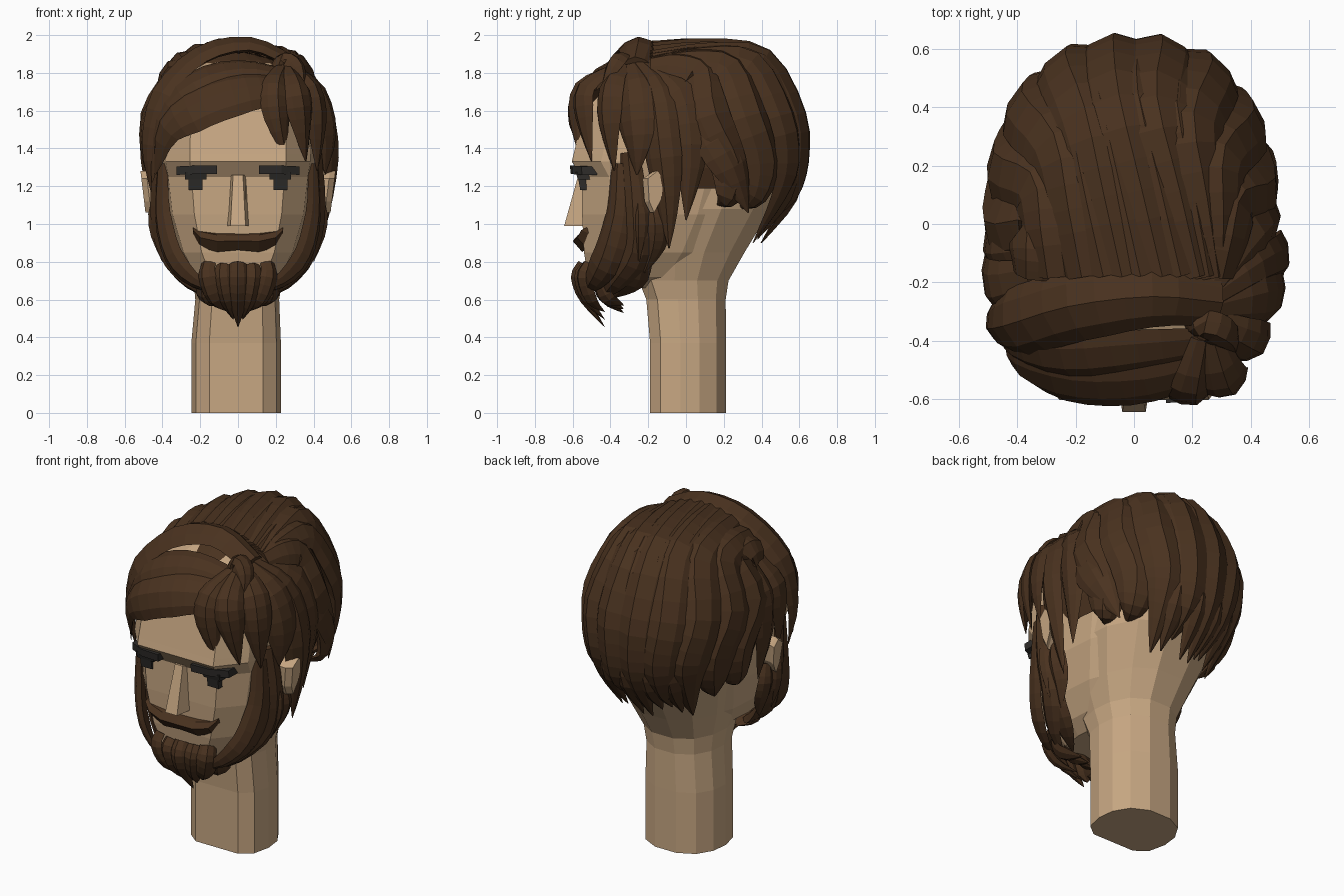
import bpy, bmesh, math
from mathutils import Vector as V


def material(name, rgb):
    m = bpy.data.materials.new(name)
    m.diffuse_color = (*rgb, 1)
    return m


HAIR = material("brown_hair", (0.068, 0.032, 0.0138))
SKIN = material("skin", (0.57, 0.385, 0.224))
DARK = material("dark_eyes", (0.028, 0.0255, 0.023))


def loft(name, rings, mat):
    """Skin a closed surface over rings that share a point count."""
    bm = bmesh.new()
    rows = [[bm.verts.new(p) for p in r] for r in rings]
    n = len(rows[0])
    for a, b in zip(rows, rows[1:]):
        for i in range(n):
            j = (i + 1) % n
            bm.faces.new((a[i], a[j], b[j], b[i]))
    bm.faces.new(rows[0])
    bm.faces.new(rows[-1])
    bmesh.ops.recalc_face_normals(bm, faces=bm.faces)
    return finish(name, bm, mat)


def finish(name, bm, mat):
    me = bpy.data.meshes.new(name)
    bm.to_mesh(me)
    bm.free()
    me.materials.append(mat)
    ob = bpy.data.objects.new(name, me)
    bpy.context.collection.objects.link(ob)
    return ob


def smooth_path(pts, steps=3):
    p = [V(q) for q in pts]
    p = [2 * p[0] - p[1]] + p + [2 * p[-1] - p[-2]]
    out = []
    for a, b, c, d in zip(p, p[1:], p[2:], p[3:]):
        for k in range(steps):
            t = k / steps
            out.append(0.5 * (2 * b + (c - a) * t + (2 * a - 5 * b + 4 * c - d) * t * t
                              + (3 * b - a - 3 * c + d) * t ** 3))
    return out + [p[-2]]


def strand(name, pts, w, th, start=0.6, centre=(0, 0, 1.35), taper=0.4):
    """Tapered, ridged lock of hair lying flat against the head."""
    path = smooth_path(pts)
    n = len(path) - 1
    rings = []
    for i, p in enumerate(path):
        t = i / n
        tan = (path[min(i + 1, n)] - path[max(i - 1, 0)]).normalized()
        out = p - V(centre)
        out = (out - tan * out.dot(tan)).normalized()
        side = tan.cross(out)
        k = (start + (1 - start) * min(1, t / 0.35)) * max(0.03, min(1, (1 - t) / taper) ** 0.8)
        sec = ((-1, -0.2), (-0.6, 0.55), (0.05, 1), (0.65, 0.5), (1, -0.2), (0, -0.6))
        ring = [p + side * (a * w * k) + out * (b * th * k) for a, b in sec]
        for q in ring:
            q.z = min(q.z, 2.0)
        rings.append(ring)
    return loft(name, rings, HAIR)


# Neck and head from stacked rings: height, half width, front, back
HALF = ((0.6, -1), (0.9, -0.72), (1, -0.2), (0.95, 0.3), (0.72, 0.75), (0.3, 1))


def ring(z, hw, yf, yb, cx=0):
    mid, dy = (yf + yb) / 2, (yb - yf) / 2
    pts = [(x, s) for x, s in HALF] + [(-x, s) for x, s in reversed(HALF)]
    return [V((cx + x * hw, mid + s * dy, z)) for x, s in pts]


loft("neck", [ring(*r) for r in (
    (0, 0.237, -0.19, 0.212, -0.01), (0.37, 0.237, -0.19, 0.212, -0.01),
    (0.6, 0.222, -0.21, 0.21, -0.004), (0.7, 0.235, -0.25, 0.225), (0.85, 0.29, -0.3, 0.31),
    (1.08, 0.37, -0.3, 0.45), (1.2, 0.38, -0.3, 0.47))], SKIN)
loft("head", [ring(*r) for r in (
    (0.66, 0.16, -0.48, 0.0), (0.72, 0.24, -0.52, 0.12), (0.85, 0.32, -0.54, 0.26),
    (1.05, 0.385, -0.55, 0.39), (1.25, 0.41, -0.55, 0.47), (1.33, 0.425, -0.605, 0.5),
    (1.37, 0.425, -0.595, 0.51), (1.6, 0.415, -0.54, 0.52), (1.78, 0.31, -0.36, 0.38),
    (1.88, 0.14, -0.14, 0.2))], SKIN)

# Nose
loft("nose", [[V((-b, -0.54, z)), V((-f, y, z)), V((f, y, z)), V((b, -0.54, z))]
              for z, y, f, b in ((0.99, -0.645, 0.04, 0.058), (1.26, -0.57, 0.026, 0.042))], SKIN)

for sx, tag in ((1, "right"), (-1, "left")):
    # Ears
    outline = ((-0.23, 1.24), (-0.17, 1.28), (-0.13, 1.24), (-0.145, 1.13), (-0.19, 1.06), (-0.22, 1.12))
    loft("ear_" + tag, [[V((sx * (x + 0.03 * (z - 1.06) / 0.25), -0.18 + (y + 0.18) * s + dy, z)) for y, z in outline]
                        for x, s, dy in ((0.37, 0.8, 0), (0.46, 1, 0), (0.49, 0.85, 0.02))], SKIN)
    # Eyes, flat plates with a wider upper lid
    for part, z0, z1, a, b, y in (("eye", 1.18, 1.25, 0.188, 0.262, -0.56), ("lid", 1.235, 1.275, 0.168, 0.28, -0.572)):
        loft(f"{part}_{tag}", [[V((sx * a, y - dy, z)), V((sx * b, y - dy, z)),
                                V((sx * b, -0.45, z)), V((sx * a, -0.45, z))]
                               for z, dy in ((z0, 0), (z1, 0.012))], DARK)
    # Brows
    loft("brow_" + tag, [[V((sx * x, y, z)), V((sx * x, y + 0.08, z)),
                          V((sx * x, y + 0.08, z + 0.045)), V((sx * x, y - 0.005, z + 0.045))]
                         for x, y, z in ((0.11, -0.61, 1.266), (0.23, -0.6, 1.264), (0.325, -0.55, 1.26))], DARK)

# Mustache: x, middle height, half height, depth
half = ((0.238, 0.968, 0.02, -0.51), (0.2, 0.928, 0.052, -0.53), (0.11, 0.908, 0.056, -0.55))
prof = [(-x, z, h, y) for x, z, h, y in half] + [(0, 0.91, 0.048, -0.555)] + list(reversed(half))
loft("mustache", [[V((x, y + 0.045, z + h)), V((x, y - 0.02, z + h * 0.6)), V((x, y - 0.045, z)),
                   V((x, y, z - h)), V((x, y + 0.08, z))] for x, z, h, y in prof], HAIR)

# Scalp cap beneath the locks
bm = bmesh.new()
bmesh.ops.create_uvsphere(bm, u_segments=20, v_segments=14, radius=1)
for v in bm.verts:
    v.co = V((v.co.x * 0.45, v.co.y * 0.545 + 0.03, v.co.z * 0.51 + 1.41))
drop = []
for f in bm.faces:
    c = f.calc_center_median()
    limit = 1.62 if c.y < -0.32 else 1.27 if c.y < -0.08 else 1.15
    if c.z < limit:
        drop.append(f)
bmesh.ops.delete(bm, geom=drop, context='FACES')
finish("scalp_cap", bm, HAIR)

# Back locks swept from the parting to the nape: root x, compass angle, tip height
for i, (x0, deg, tip) in enumerate((
    (0.28, 14, 1.1), (0.28, 36, 1.08), (0.27, 58, 0.9), (0.21, 79, 1.0), (0.09, 99, 0.9),
    (-0.04, 118, 0.97), (-0.17, 138, 0.92), (-0.28, 159, 1.02), (-0.35, 180, 1.06), (0.15, 89, 0.9),
    (0.02, 109, 0.95), (-0.1, 128, 0.94), (0.24, 68, 0.92))):
    under = 0.035 if i > 8 else 0      # filler locks sit lower between the main ones
    c, s = math.cos(math.radians(deg)), math.sin(math.radians(deg))
    low = math.radians(deg + (90 - deg) * 0.14)
    cl, sl = math.cos(low), math.sin(low)
    full = 1 + 0.045 * math.sin(math.radians(2 * deg)) ** 2
    rx = (0.43 if deg < 90 else 0.45) * full - under
    ry = 0.575 * full - under
    root = V((x0, -0.18, 1.93 - 1.1 * x0 * x0))
    crown = V((0.34 * c, 0.41 * s, 1.765 + 0.105 * s - under / 2))
    strand(f"back_lock_{i + 1}", [
        root, (root + crown) / 2 + V((0, 0, 0.035)), crown,
        (rx * c, ry * s, 1.57), (rx * cl, (ry + 0.01) * sl, 1.33),
        (0.44 * cl, 0.55 * sl, 1.14), (0.39 * cl, 0.4 * sl, tip)],
        0.14, 0.068, 0.6, taper=0.32)

# Swept fringe running from the parting to the far temple
for name, w, th, pts, centre in (
    ("fringe_ridge", 0.125, 0.06, ((0.29, -0.27, 1.85), (0.06, -0.25, 1.94), (-0.2, -0.28, 1.88),
                                   (-0.4, -0.34, 1.68), (-0.475, -0.35, 1.42), (-0.46, -0.33, 1.17)), (0, -0.2, 1.35)),
    ("fringe_middle", 0.13, 0.045, ((0.24, -0.42, 1.77), (0.02, -0.45, 1.79), (-0.22, -0.47, 1.72),
                                    (-0.4, -0.43, 1.54), (-0.455, -0.38, 1.22)), (0, 0, 1.35)),
    ("fringe_front", 0.13, 0.045, ((0.25, -0.5, 1.71), (0.05, -0.555, 1.7), (-0.18, -0.56, 1.63),
                                   (-0.37, -0.5, 1.5), (-0.44, -0.4, 1.26)), (0, 0, 1.35)),
    ("temple_lock", 0.13, 0.045, ((-0.34, -0.2, 1.74), (-0.45, -0.24, 1.58), (-0.47, -0.22, 1.4),
                                  (-0.46, -0.23, 1.2)), (0, 0, 1.35)),
    ("ear_lock", 0.12, 0.045, ((-0.33, -0.08, 1.75), (-0.45, -0.1, 1.58), (-0.475, -0.08, 1.33),
                               (-0.45, -0.05, 1.06)), (0, 0, 1.35)),
):
    strand(name, pts, w, th, 0.65, centre)

# Locks falling on the parted side
for i, (w, pts) in enumerate((
    (0.085, ((0.24, -0.39, 1.82), (0.205, -0.55, 1.72), (0.21, -0.58, 1.56), (0.255, -0.56, 1.35))),
    (0.085, ((0.26, -0.37, 1.83), (0.31, -0.53, 1.72), (0.335, -0.54, 1.56), (0.36, -0.5, 1.33))),
    (0.09, ((0.27, -0.34, 1.83), (0.385, -0.4, 1.72), (0.42, -0.41, 1.53), (0.42, -0.38, 1.28))),
    (0.11, ((0.28, -0.3, 1.83), (0.42, -0.28, 1.69), (0.475, -0.26, 1.47), (0.46, -0.26, 1.26))),
    (0.1, ((0.28, -0.26, 1.84), (0.42, -0.17, 1.7), (0.488, -0.13, 1.45), (0.475, -0.1, 1.15), (0.43, -0.09, 0.87))),
    (0.11, ((0.28, -0.22, 1.84), (0.41, -0.03, 1.7), (0.465, 0.03, 1.42), (0.44, 0.0, 1.02))),
    (0.12, ((0.34, 0.08, 1.62), (0.43, 0.13, 1.5), (0.44, 0.24, 1.3), (0.38, 0.33, 1.06))),
    (0.06, ((0.2, -0.36, 1.81), (0.25, -0.35, 1.87), (0.32, -0.39, 1.82), (0.35, -0.45, 1.7))),
)):
    strand(f"side_lock_{i + 1}", pts, w, 0.045, 0.55)

# Beard along the jaw
CHEEK = (0, -0.15, 1.0)
for sx, tag in ((1, "right"), (-1, "left")):
    for i, (w, pts) in enumerate((
        (0.085, ((0.42, -0.3, 1.38), (0.43, -0.27, 1.1), (0.385, -0.27, 0.86), (0.26, -0.38, 0.69), (0.1, -0.46, 0.6))),
        (0.085, ((0.4, -0.35, 1.32), (0.4, -0.36, 1.05), (0.345, -0.42, 0.83), (0.23, -0.49, 0.7), (0.08, -0.54, 0.64))),
        (0.07, ((0.42, -0.18, 1.1), (0.425, -0.16, 1.0), (0.39, -0.17, 0.88), (0.34, -0.22, 0.74))),
        (0.1, ((0.39, -0.24, 1.02), (0.345, -0.27, 0.83), (0.25, -0.31, 0.7), (0.12, -0.38, 0.61))),
        (0.05, ((0.43, -0.25, 1.15), (0.435, -0.24, 1.0), (0.4, -0.25, 0.8))),
    )):
        strand(f"beard_{tag}_{i + 1}", [(sx * x, y, z) for x, y, z in pts], w, 0.04, 0.6, CHEEK)

# Goatee: front row and a shorter row beneath the chin
for k in range(-2, 3):
    a = abs(k)
    strand(f"goatee_front_{k + 3}", [
        (0.08 * k, -0.545 + 0.015 * a, 0.79 - 0.012 * (a % 2)), (0.084 * k, -0.575 + 0.016 * a, 0.72),
        (0.062 * k, -0.53 + 0.014 * a, 0.6), (0.025 * k, -0.43, 0.455 + 0.04 * a)],
        0.058, 0.035, 0.8, (0, -0.3, 0.75))
    strand(f"goatee_under_{k + 3}", [
        (0.09 * k, -0.46, 0.68), (0.08 * k, -0.42, 0.61), (0.05 * k, -0.33, 0.53 + 0.02 * a)],
        0.07, 0.035, 0.8, (0, -0.2, 0.8))
